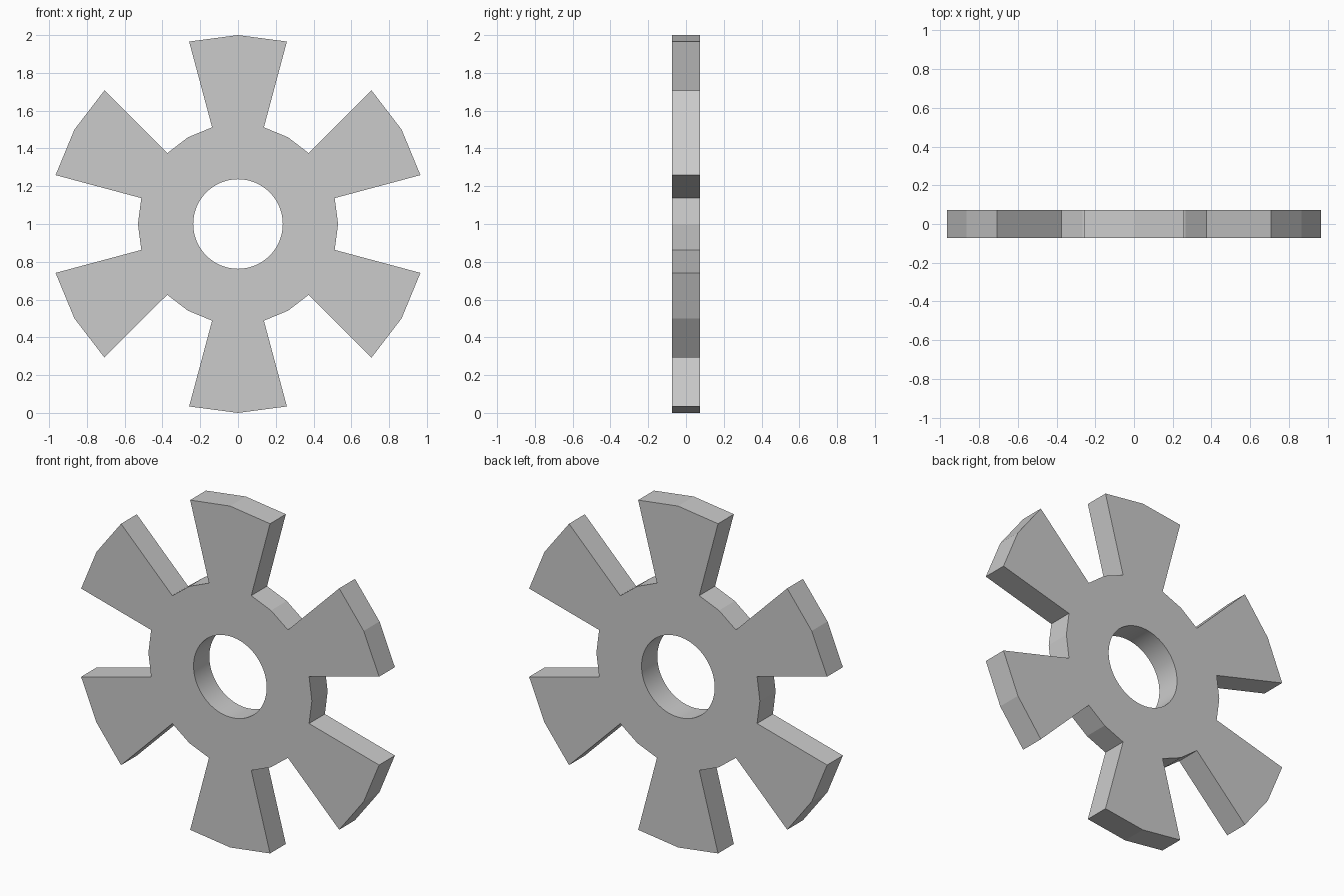
import bpy, bmesh, math

if "Cube" in bpy.data.objects:
    bpy.data.objects.remove(bpy.data.objects["Cube"])

OUTER, ROOT, HOLE = 1.0, 0.53, 0.237
HALF, TEETH, HOLE_SIDES = 0.073, 6, 64


def polar(r, deg):
    a = math.radians(deg)
    return (r * math.cos(a), -HALF, 1 + r * math.sin(a))


def add_loop(bm, points):
    vs = [bm.verts.new(p) for p in points]
    return [bm.edges.new((v, vs[(i + 1) % len(vs)])) for i, v in enumerate(vs)]


# Toothed outline: each tooth spans 30 degrees, followed by a 30 degree gap
outline = []
for k in range(TEETH):
    mid = 90 + k * 360 / TEETH
    outline += [polar(OUTER, mid + d) for d in (-15, 0, 15)]
    outline += [polar(ROOT, mid + d) for d in (15, 30, 45)]

# Round shaft hole
hole = [polar(HOLE, i * 360 / HOLE_SIDES) for i in range(HOLE_SIDES)]

# Fill between the two loops and extrude into a plate
bm = bmesh.new()
edges = add_loop(bm, outline) + add_loop(bm, hole)
bmesh.ops.triangle_fill(bm, edges=edges, use_beauty=True, use_dissolve=False)
ext = bmesh.ops.extrude_face_region(bm, geom=bm.faces[:])
moved = [g for g in ext["geom"] if isinstance(g, bmesh.types.BMVert)]
bmesh.ops.translate(bm, verts=moved, vec=(0, 2 * HALF, 0))
bmesh.ops.recalc_face_normals(bm, faces=bm.faces[:])
assert all(e.is_manifold for e in bm.edges)
mesh = bpy.data.meshes.new("gear_wheel")
bm.to_mesh(mesh)
bm.free()

gear = bpy.data.objects.new("gear_wheel", mesh)
bpy.context.collection.objects.link(gear)
bpy.context.view_layer.objects.active = gear
gear.select_set(True)

# Smooth hole wall, crisp tooth facets
bpy.ops.object.shade_smooth_by_angle(angle=math.radians(10))
